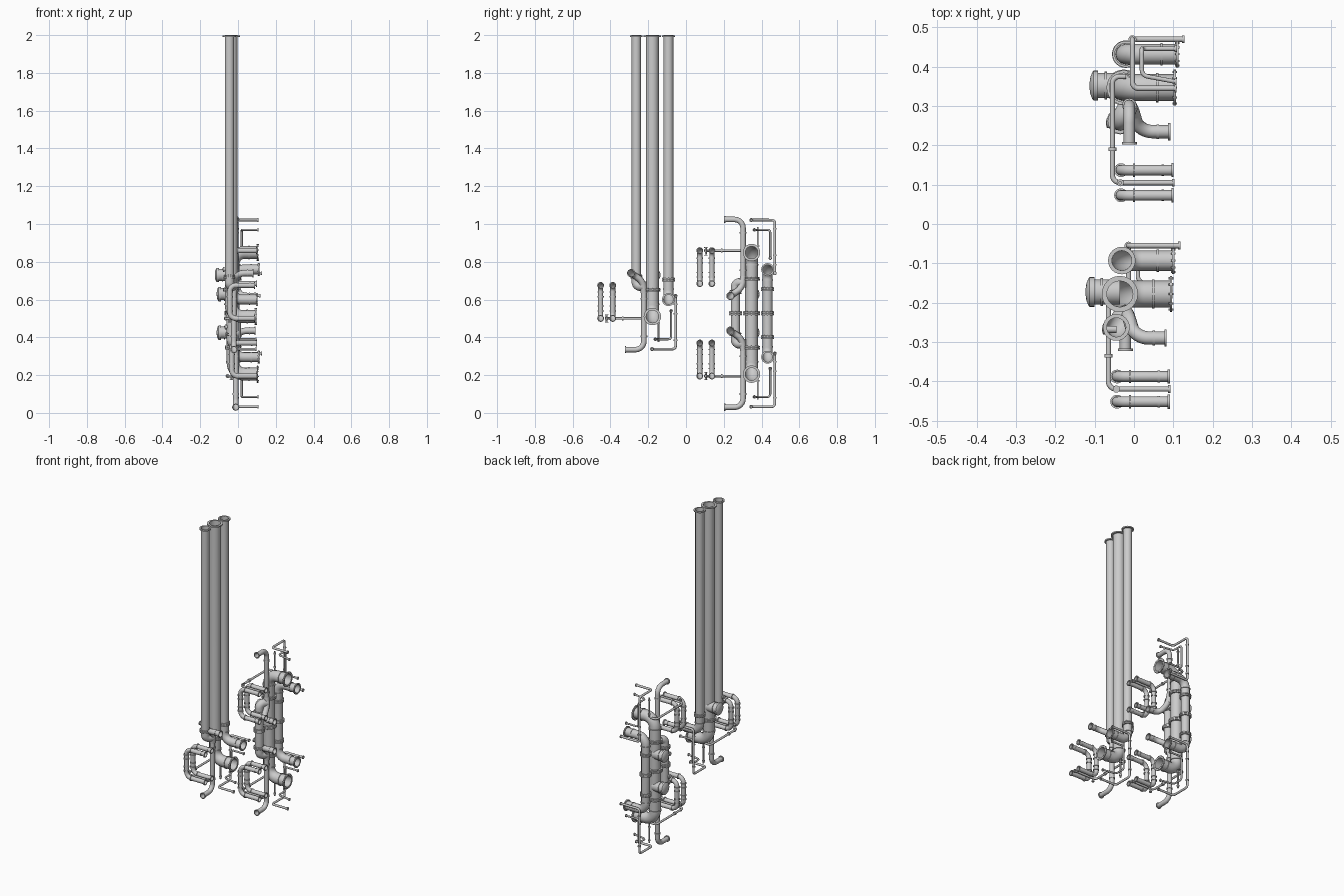
import bpy, bmesh, math
from mathutils import Vector, Matrix

if "Cube" in bpy.data.objects:
    bpy.data.objects.remove(bpy.data.objects["Cube"])


def fillet(pts, bend):
    """Round the inner corners of a path."""
    pts = [Vector(p) for p in pts]
    out = [pts[0]]
    for a, b, c in zip(pts, pts[1:], pts[2:]):
        d = min(bend, (a - b).length * 0.49, (c - b).length * 0.49)
        p, q = b + (a - b).normalized() * d, b + (c - b).normalized() * d
        for i in range(9):
            t = i / 8
            # weighted conic, which is a true arc at right angles
            w = (1 - t) ** 2, 1.414 * t * (1 - t), t * t
            out.append((p * w[0] + b * w[1] + q * w[2]) / sum(w))
    return out + [pts[-1]]


def pipe(name, pts, r, bend=0.03):
    cu = bpy.data.curves.new(name, 'CURVE')
    cu.dimensions = '3D'
    cu.bevel_depth, cu.bevel_resolution = r, 4
    path = fillet(pts, bend)
    sp = cu.splines.new('POLY')
    sp.points.add(len(path) - 1)
    for s, p in zip(sp.points, path):
        s.co = (*p, 1)
    sp.use_smooth = True
    bpy.context.collection.objects.link(bpy.data.objects.new(name, cu))


def lathe(name, pos, axis, profile, closed=False, bolts=None, sides=24):
    """Spin (radius, height) points about an axis, with optional bolt heads."""
    bm = bmesh.new()
    rows = []
    for r, h in profile:
        rows.append([bm.verts.new((r * math.cos(a), r * math.sin(a), h))
                     for a in (2 * math.pi * i / sides for i in range(sides))])
    pairs = list(zip(rows, rows[1:]))
    if closed:
        pairs.append((rows[-1], rows[0]))
    for u, v in pairs:
        for i in range(sides):
            j = (i + 1) % sides
            bm.faces.new((u[i], u[j], v[j], v[i]))
    if not closed:
        bm.faces.new(rows[-1])
    if bolts:
        rad, length = bolts
        for i in range(10):
            a = 2 * math.pi * i / 10
            m = Matrix.Translation((rad * math.cos(a), rad * math.sin(a), 0))
            bmesh.ops.create_cone(bm, cap_ends=True, segments=6, radius1=0.0026,
                                  radius2=0.0026, depth=length, matrix=m)
    bmesh.ops.recalc_face_normals(bm, faces=bm.faces)
    me = bpy.data.meshes.new(name)
    bm.to_mesh(me)
    bm.free()
    ob = bpy.data.objects.new(name, me)
    q = Vector((0, 0, 1)).rotation_difference(Vector(axis).normalized())
    ob.matrix_world = Matrix.Translation(pos) @ q.to_matrix().to_4x4()
    bpy.context.collection.objects.link(ob)


def ring(name, pos, axis, r, R, t, bolts=False):
    lathe(name, pos, axis, [(r, -t / 2), (R, -t / 2), (R, t / 2), (r, t / 2)], True,
          (R - 0.004, t + 0.006) if bolts else None)


X, Y, Z = (1, 0, 0), (0, 1, 0), (0, 0, 1)


def manifold(tag, off, flip, top):
    """One complete pipe set; flip mirrors it upside down, top is the riser end."""
    s = -1 if flip else 1

    def P(x, y, z):
        return Vector((x + off[0], y + off[1], s * z + off[2]))

    def run(name, pts, r, bend, end=None, collar=0.0):
        pipe(f"{name}_{tag}", [P(*p) for p in pts], r, bend)
        if end:   # outlet flange at the first point
            x, y, z = pts[0]
            d = Vector(pts[1]) - Vector(pts[0])
            ring(f"{name}_flange_{tag}", P(x, y, z), (d.x, d.y, s * d.z), r * 0.97, end, 0.006,
                 r > 0.02)
            if collar:
                p = Vector(pts[0]) + d.normalized() * collar
                ring(f"{name}_collar_{tag}", P(*p), (d.x, d.y, s * d.z), r * 0.97, r * 1.1, 0.006)

    def joint(name, x, y, z, r, R, axis=Z):
        # pair of bolted discs with a thin gasket gap
        a = Vector(axis)
        for k in (-1, 1):
            p = P(x, y, z) + a * 0.005 * k
            ring(f"{name}_joint_{tag}", p, axis, r * 0.97, R, 0.007, k == 1)

    # three main risers, each with its outlet
    run("main_riser", [(0.104, .347, .205), (-.026, .347, .205), (-.026, .347, top)],
        .034, .06, .046, .045)
    run("side_riser", [(0.11, .432, .295), (-.021, .432, .295), (-.021, .432, top)],
        .026, .05, .034, .04)
    run("inner_riser", [(-.012, .305, .365), (-.035, .262, .365), (-.035, .262, top)],
        .025, .03)
    joint("main_riser", -.026, .347, .345, .034, .044)
    joint("side_riser", -.021, .432, .40, .026, .034)
    joint("inner_riser", -.035, .262, .415, .025, .032)
    ring(f"main_elbow_collar_{tag}", P(-.026, .347, .27), Z, .033, .038, .007)
    ring(f"side_elbow_collar_{tag}", P(-.021, .432, .35), Z, .025, .029, .006)

    # manhole stub on the back of the main riser
    lathe(f"manhole_stub_{tag}", P(-.026, .352, .425), (-1, 0, 0),
          [(.032, 0), (.032, .065), (.038, .065), (.038, .077), (.034, .080),
           (.022, .085), (.008, .087)], bolts=None)
    ring(f"manhole_collar_{tag}", P(-.072, .352, .425), X, .031, .0355, .006)
    # small capped stub on the inner riser
    lathe(f"small_stub_{tag}", P(-.035, .257, .455), (-1, 0, 0),
          [(.009, 0), (.009, .027), (.013, .027), (.013, .034), (.004, .036)])

    # outlet feeding the inner riser, and drain with bottom bend
    run("inner_outlet", [(.09, .235, .435), (.012, .235, .435), (-.006, .298, .39),
                         (-.012, .302, .33)], .017, .035, .022, .03)
    run("drain_pipe", [(-.012, .205, .03), (-.012, .302, .03), (-.012, .302, .39)],
        .0145, .045, .019)
    for z in (.10, .30):
        ring(f"drain_collar_{tag}", P(-.012, .302, z), Z, .014, .018, .008)

    # pair of C-shaped gauge loops
    for i, y in enumerate((.073, .137)):
        run(f"gauge_loop_{i}", [(.098, y, .37), (-.033, y, .37), (-.033, y, .195),
                                (.098, y, .195)], .0135, .032, .018, .025)
        ring(f"gauge_loop_{i}_end_{tag}", P(.098, y, .195), X, .013, .018, .006)
        for z in (.235, .26, .31, .335):
            ring(f"gauge_loop_{i}_band_{tag}", P(-.033, y, z), Z, .013, .0175, .006)
        for z in (.195, .37):
            ring(f"gauge_loop_{i}_collar_{tag}", P(.0, y, z), X, .013, .017, .006)

    # thin feed line with its little valve
    run("feed_line", [(.1, .105, .195), (-.055, .105, .195), (-.055, .375, .195),
                      (-.02, .375, .195)], .0065, .02, .01)
    ring(f"feed_line_collar_{tag}", P(-.055, .19, .195), Y, .006, .0105, .008)
    pipe(f"feed_valve_stem_{tag}", [P(-.035, .105, .175), P(-.035, .105, .215)], .005)
    for z in (.175, .215):
        lathe(f"feed_valve_wheel_{tag}", P(-.035, .105, z - .002 * s), (0, 0, s),
              [(.003, 0), (.009, 0), (.009, .004), (.003, .004)])

    # sampling lines along the outer side
    run("outer_sample_line", [(.125, .47, .315), (-.004, .47, .315), (-.004, .47, .033),
                              (-.004, .345, .033), (.106, .345, .033)], .0068, .016, .010)
    run("inner_sample_line", [(.106, .446, .235), (.02, .446, .235), (.02, .446, .085),
                              (.02, .378, .085), (.106, .362, .085)], .0055, .014, .009)
    pipe(f"sample_stub_{tag}", [P(-.01, .38, .07), P(-.01, .38, .19)], .005)
    ring(f"outer_sample_end_{tag}", P(.106, .345, .033), X, .006, .010, .005)
    ring(f"inner_sample_end_{tag}", P(.106, .362, .085), X, .005, .009, .005)
    for z in (.08, .22, .27):
        ring(f"sample_collar_{tag}", P(-.004, .47, z), Z, .006, .010, .007)
    for z in (.085, .17):
        ring(f"sample_stub_collar_{tag}", P(-.01, .38, z), Z, .004, .008, .006)

    # flanges at the riser ends
    for n, x, y, r, R in (("main", -.026, .347, .034, .046), ("side", -.021, .432, .026, .035),
                          ("inner", -.035, .262, .025, .034)):
        ring(f"{n}_riser_end_{tag}", P(x, y, top - .005), Z, r * .97, R, .008, top < 1)


# short set mirrored about its middle, and tall set beside it
MID = 0.527
manifold("lower", (0, 0, 0), False, MID)
manifold("upper", (0, 0, 2 * MID), True, MID)
manifold("tall", (-.01, -.525, .305), False, 2.0 - .305 - .0)

bpy.ops.object.select_all(action='SELECT')
bpy.context.view_layer.objects.active = bpy.context.scene.objects[0]
for o in bpy.context.scene.objects:
    if o.type == 'CURVE':
        bpy.context.view_layer.objects.active = o
        break
bpy.ops.object.convert(target='MESH')
bpy.ops.object.select_all(action='SELECT')
bpy.ops.object.shade_smooth_by_angle(angle=math.radians(35))
